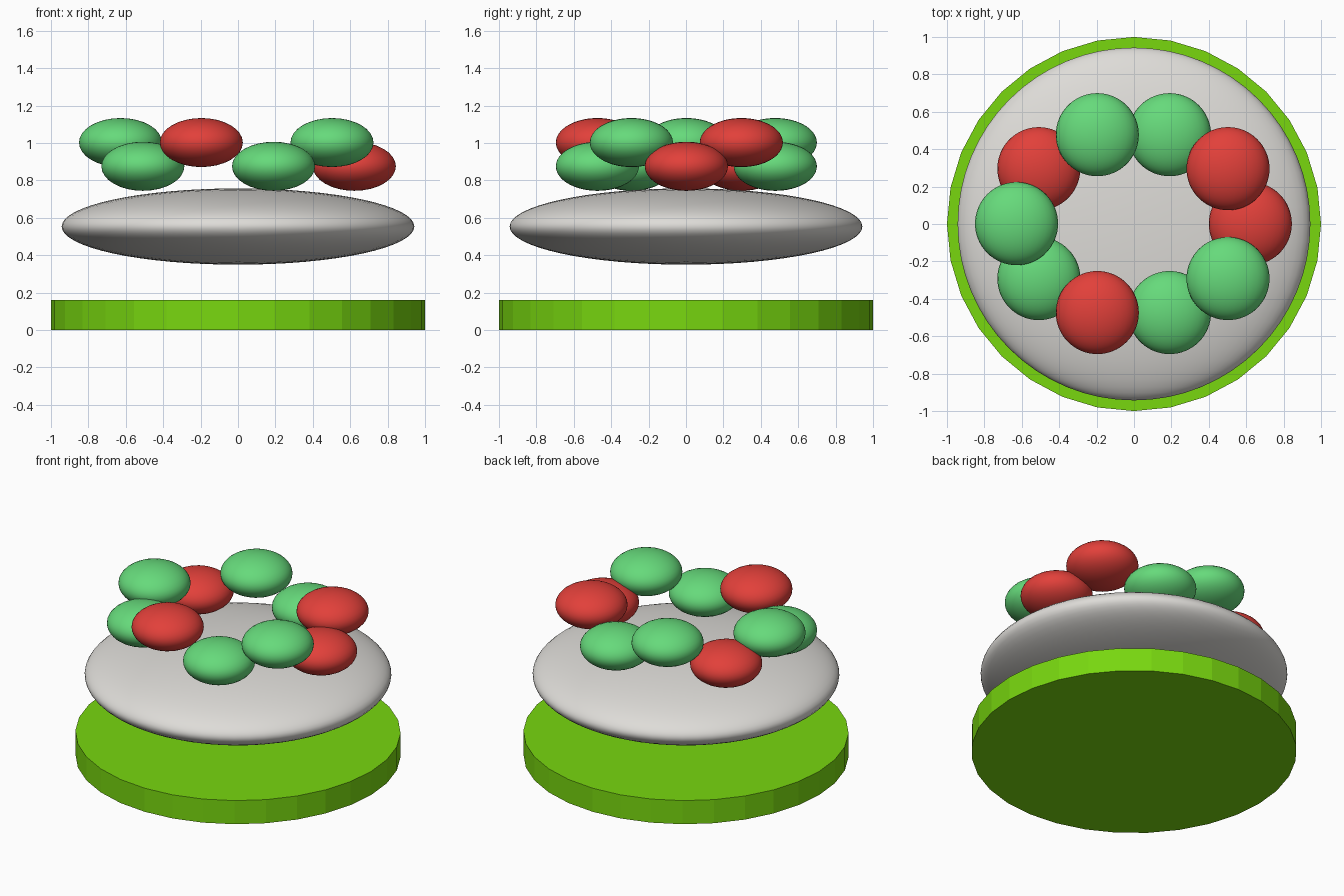
import bpy, math
from mathutils import Matrix

if "Cube" in bpy.data.objects:
    bpy.data.objects.remove(bpy.data.objects["Cube"])


def material(name, rgb):
    # sRGB 0-255 to linear
    m = bpy.data.materials.new(name)
    lin = [((c / 255 + 0.055) / 1.055) ** 2.4 for c in rgb]
    m.diffuse_color = (*lin, 1)
    m.use_nodes = True
    m.node_tree.nodes["Principled BSDF"].inputs["Base Color"].default_value = m.diffuse_color
    return m


lime = material("lime_green", (120, 215, 15))
white = material("warm_light_grey", (222, 220, 216))
green = material("leaf_green", (102, 218, 123))
red = material("berry_red", (226, 64, 58))


def ellipsoid(name, centre, radius, half_height, mat, segments=32):
    # Poles lie along y
    bpy.ops.mesh.primitive_uv_sphere_add(segments=segments, ring_count=32, radius=1)
    ob = bpy.context.object
    ob.name = name
    ob.data.transform(Matrix.Diagonal((radius, radius, half_height, 1))
                      @ Matrix.Rotation(math.pi / 2, 4, 'X'))
    ob.location = centre
    ob.data.materials.append(mat)
    bpy.ops.object.shade_smooth()
    return ob


# Base disc
bpy.ops.mesh.primitive_cylinder_add(vertices=32, radius=1, depth=0.16, location=(0, 0, 0.08))
base = bpy.context.object
base.name = "base_disc"
base.data.materials.append(lime)

# Floating flattened body
ellipsoid("flattened_body", (0, 0, 0.553), 0.943, 0.204, white, 64)

# Oval ring of beads, alternating low and high, starting at +x
colours = [red, red, green, green, red, green, green, red, green, green]
for i, mat in enumerate(colours):
    a = math.radians(36 * i)
    z = 1.002 if i % 2 else 0.875
    ellipsoid(f"ring_bead_{i + 1}",
              (0.625 * math.cos(a) - 0.003, 0.5 * math.sin(a) + 0.002, z),
              0.222, 0.131, mat)
